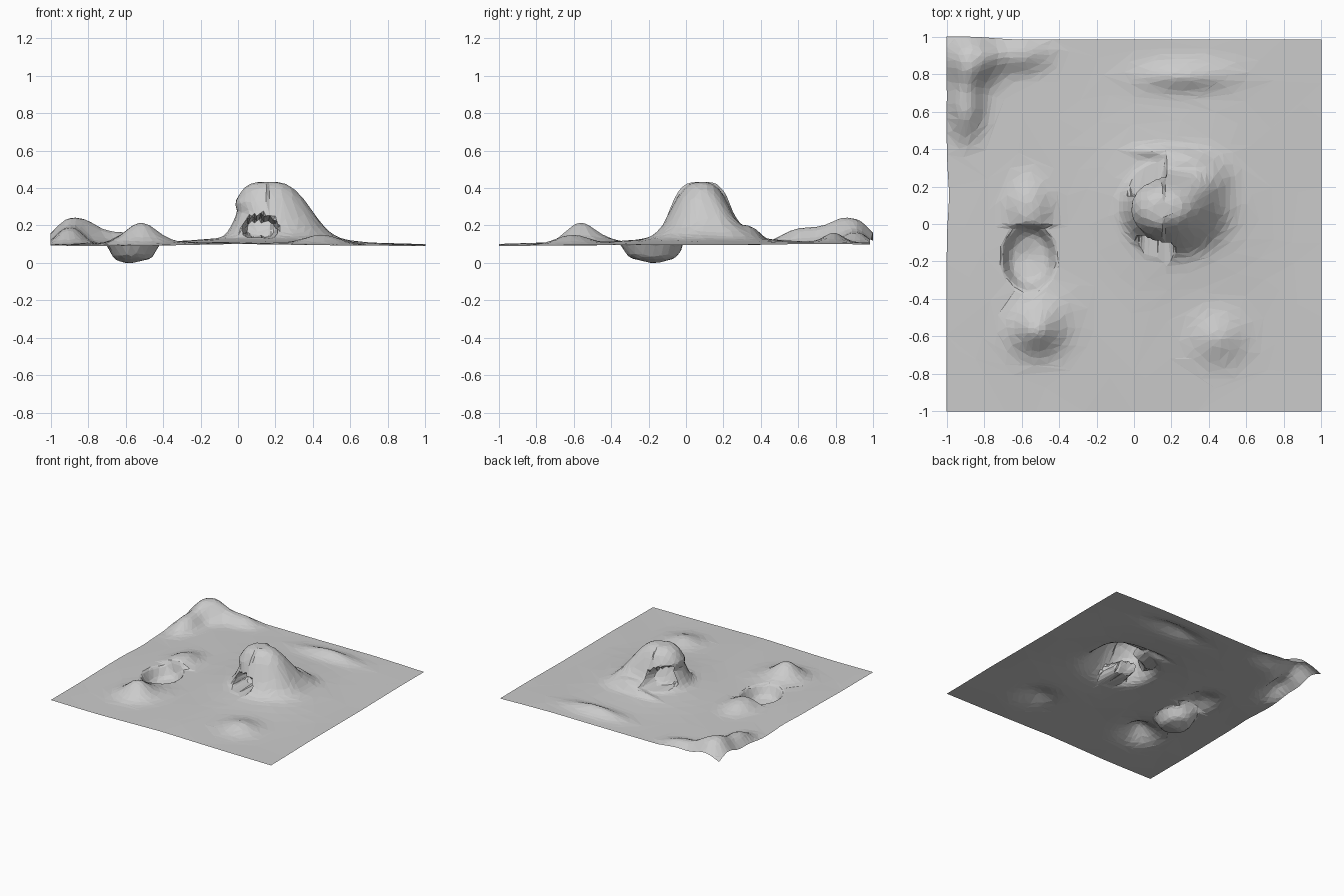
import bpy, bmesh, math, random

random.seed(4)
N = 160


def bump(x, y, cx, cy, rx, ry, p=2.0):
    r = math.hypot((x - cx) / rx, (y - cy) / ry)
    return math.exp(-r ** p)


def step(a, b, t):
    t = max(0.0, min(1.0, (t - a) / (b - a)))
    return t * t * (3 - 2 * t)


# centre x, centre y, radius x, radius y, height, sharpness
mounds = [
    (-0.52, -0.57, 0.12, 0.11, 0.105, 2),    # front left mound
    (-0.47, -0.45, 0.15, 0.12, 0.02, 2),
    (0.45, -0.61, 0.13, 0.12, 0.05, 2),      # front right mound
    (0.27, 0.79, 0.22, 0.07, 0.05, 2),       # back ridge
    (-0.87, 0.88, 0.14, 0.13, 0.13, 2.5),    # corner crag
    (-0.62, 0.91, 0.15, 0.09, 0.055, 2.5),   # crag arms
    (-0.90, 0.64, 0.09, 0.16, 0.085, 2.5),
    (0.20, 0.10, 0.42, 0.38, 0.03, 2),       # skirt around the hill
    (0.39, 0.25, 0.11, 0.11, 0.05, 2.5),     # ramp curling behind the hill
    (0.26, 0.35, 0.12, 0.05, 0.045, 2.5),
    (0.11, 0.39, 0.11, 0.03, 0.025, 2),
]


def height(x, y):
    z = 0.095 + 0.012 * (y + 1) / 2 - 0.008 * abs(x)
    z += 0.012 * math.cos(x * 1.5) * math.cos(y * 1.5)
    z += 0.004 * math.sin(5 * x + 2 * y) * math.cos(4 * y - x)
    for cx, cy, rx, ry, h, p in mounds:
        z += h * bump(x, y, cx, cy, rx, ry, p)
    # main hill, steep on its left side
    if x < 0.17:
        z += 0.285 * bump(x, y, 0.17, 0.08, 0.185, 0.185, 4)
    else:
        z += 0.285 * bump(x, y, 0.17, 0.08, 0.25, 0.185, 3)
    # small arched mound with a steep face towards the pit
    z += 0.06 * bump(x, y, -0.56, 0.08, 0.11, 0.15, 2.5) * step(-0.03, 0.0, y)
    # pit
    d = bump(x, y, -0.56, -0.18, 0.13, 0.16, 8)
    z -= d * (0.085 + 0.022 * bump(x, y, -0.58, -0.17, 0.08, 0.08))
    return z


def hole(a, b, ca, cb, ra, rb):
    return 1 - step(0.75, 1.0, math.hypot((a - ca) / ra, (b - cb) / rb))


bm = bmesh.new()
bmesh.ops.create_grid(bm, x_segments=N, y_segments=N, size=1)
for v in bm.verts:
    x, y = v.co.x, v.co.y
    z = height(x, y)
    nx, ny = x, y
    if -0.1 < x < 0.55 and -0.2 < y < 0.35:
        # overhanging summit
        nx -= 0.035 * step(0.26, 0.33, z) * (1 - step(0.0, 0.25, x))
        # cave mouth in front, hollow behind
        if y < 0.02 and z > 0.135:
            ny += 0.17 * hole(x, z, 0.12, 0.18, 0.10, 0.07)
        elif y > 0.15 and z > 0.15:
            ny -= 0.10 * hole(x, z, 0.06, 0.22, 0.12, 0.09)
    # pinched back left corner
    nx += 0.012 * bump(x, y, -1, 0.15, 0.08, 0.15)
    v.co = (nx, ny, z)
    if ny > 0.9:
        v.co.y -= 0.015 * step(0.9, 1.0, ny) * step(-0.9, -0.6, x)
bmesh.ops.triangulate(bm, faces=bm.faces[:])
low = min(v.co.z for v in bm.verts)
bmesh.ops.translate(bm, verts=bm.verts[:], vec=(0, 0, -low))

me = bpy.data.meshes.new("terrain")
bm.to_mesh(me)
bm.free()
terrain = bpy.data.objects.new("terrain", me)
bpy.context.collection.objects.link(terrain)

# irregular low-poly facets
dec = terrain.modifiers.new("facets", 'DECIMATE')
dec.ratio = 0.035
